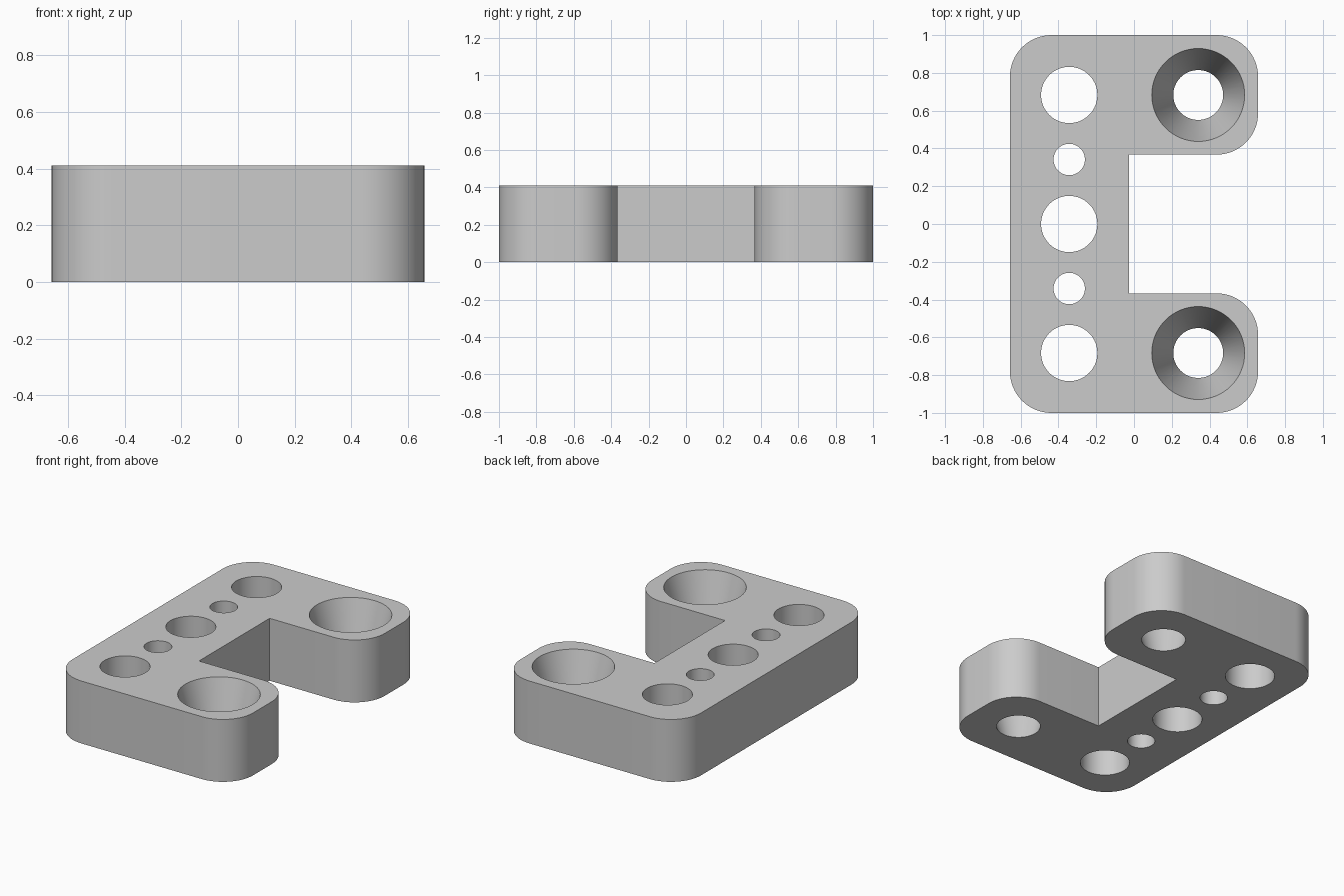
import bpy, bmesh
from math import cos, sin, pi

if "Cube" in bpy.data.objects:
    bpy.data.objects.remove(bpy.data.objects["Cube"], do_unlink=True)

HEIGHT, HALF_X, RADIUS = 0.41, 0.657, 0.22
ARM_Y, NOTCH_X = 0.367, -0.027
HOLE_X, SCREW_X, ROW_Y = -0.343, 0.34, 0.683

grey = bpy.data.materials.new("plain grey")
grey.use_nodes = True
colour = (0.6, 0.6, 0.6, 1)
grey.diffuse_color = colour
grey.node_tree.nodes["Principled BSDF"].inputs["Base Color"].default_value = colour


def add_object(name, bm):
    bmesh.ops.recalc_face_normals(bm, faces=bm.faces)
    mesh = bpy.data.meshes.new(name)
    bm.to_mesh(mesh)
    bm.free()
    mesh.materials.append(grey)
    obj = bpy.data.objects.new(name, mesh)
    bpy.context.collection.objects.link(obj)
    return obj


def corner(cx, cy, start, steps=16):
    """Quarter-circle points, counter-clockwise from the start angle."""
    angles = [start + pi / 2 * i / steps for i in range(steps + 1)]
    return [(cx + RADIUS * cos(a), cy + RADIUS * sin(a)) for a in angles]


# C-shaped plate: rounded outer corners, sharp notch corners
x, y, inner = HALF_X - RADIUS, 1 - RADIUS, ARM_Y + RADIUS
outline = (corner(-x, -y, pi) + corner(x, -y, -pi / 2) + corner(x, -inner, 0)
           + [(NOTCH_X, -ARM_Y), (NOTCH_X, ARM_Y)]
           + corner(x, inner, -pi / 2) + corner(x, y, 0) + corner(-x, y, pi / 2))
bm = bmesh.new()
base = bm.faces.new([bm.verts.new((px, py, 0)) for px, py in outline])
top = bmesh.ops.extrude_face_region(bm, geom=[base])["geom"]
bmesh.ops.translate(bm, vec=(0, 0, HEIGHT),
                    verts=[v for v in top if isinstance(v, bmesh.types.BMVert)])
plate = add_object("mounting_plate", bm)

# Hole cutters: x, y, bottom radius, top radius
holes = [(HOLE_X, 0, 0.149, 0.149)]
for side in (-1, 1):
    holes += [(HOLE_X, side * ROW_Y, 0.149, 0.149),
              (HOLE_X, side * ROW_Y / 2, 0.083, 0.083),
              (SCREW_X, side * ROW_Y, 0.132, 0.246)]

bm = bmesh.new()
for hx, hy, low, high in holes:
    # run past both faces while keeping the radii exact at the faces
    extra = (high - low) / 4
    made = bmesh.ops.create_cone(bm, cap_ends=True, segments=64,
                                 radius1=low - extra, radius2=high + extra,
                                 depth=HEIGHT * 1.5)
    bmesh.ops.translate(bm, verts=made["verts"], vec=(hx, hy, HEIGHT / 2))
cutter = add_object("hole_cutter", bm)
cutter.hide_render = True

# Cut the holes, then drop the cutter
cut = plate.modifiers.new("holes", "BOOLEAN")
cut.operation, cut.solver, cut.object = "DIFFERENCE", "EXACT", cutter
bpy.context.view_layer.objects.active = plate
plate.select_set(True)
cutter.select_set(False)
bpy.ops.object.modifier_apply(modifier=cut.name)
bpy.data.objects.remove(cutter, do_unlink=True)
bpy.ops.object.shade_smooth_by_angle(angle=pi / 6)
